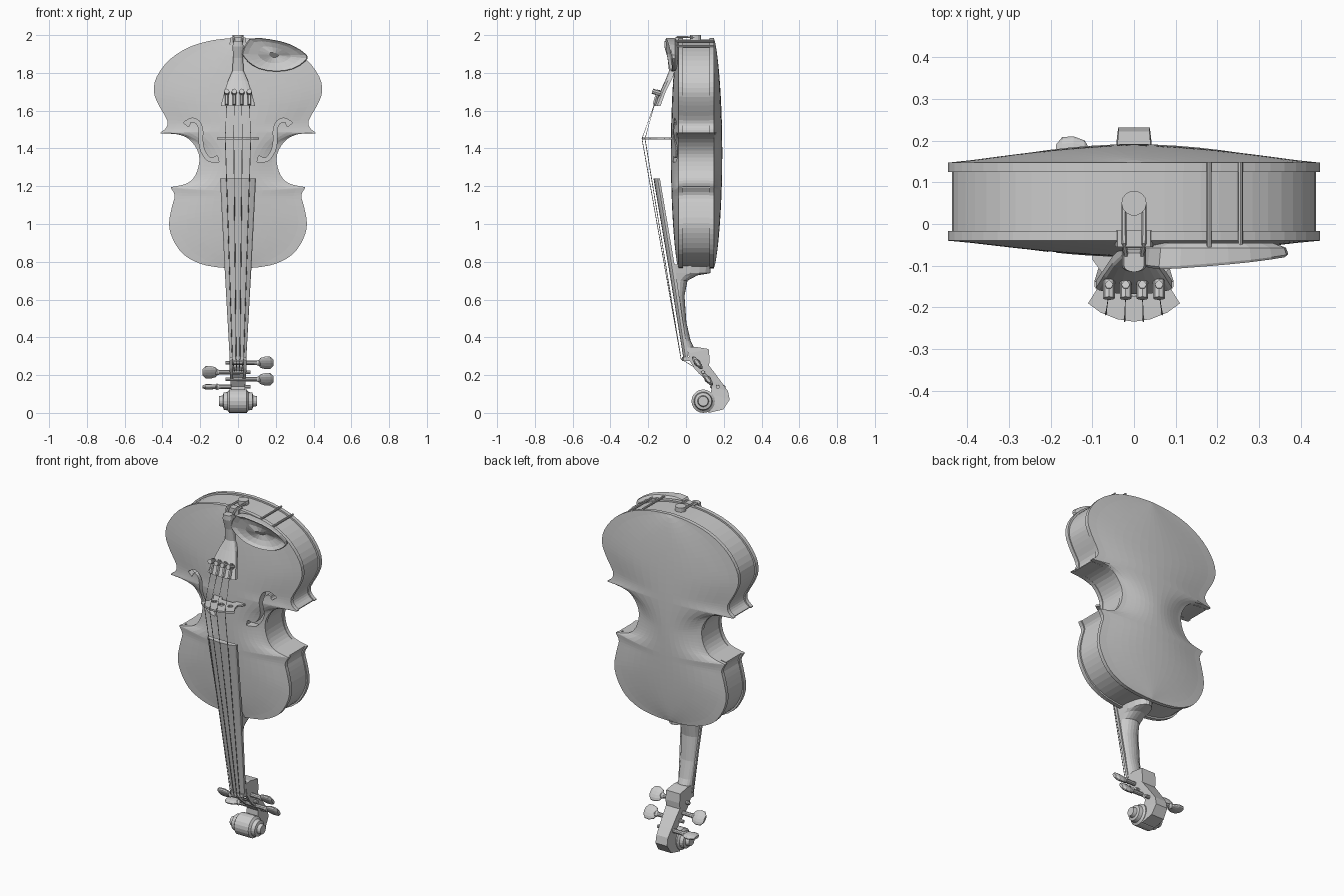
import bpy, bmesh, math
from mathutils import Vector

if "Cube" in bpy.data.objects:
    bpy.data.objects.remove(bpy.data.objects["Cube"])


def build(name, verts, faces):
    bm = bmesh.new()
    vs = [bm.verts.new(v) for v in verts]
    for f in faces:
        bm.faces.new([vs[i] for i in f])
    bmesh.ops.remove_doubles(bm, verts=bm.verts, dist=1e-5)
    bmesh.ops.recalc_face_normals(bm, faces=bm.faces)
    if bm.calc_volume(signed=True) < 0:
        bmesh.ops.reverse_faces(bm, faces=bm.faces)
    me = bpy.data.meshes.new(name)
    bm.to_mesh(me)
    bm.free()
    ob = bpy.data.objects.new(name, me)
    bpy.context.collection.objects.link(ob)
    return ob


def loft(name, loops, caps=True):
    n = len(loops[0])
    verts = [v for lp in loops for v in lp]
    faces = [(r*n + i, r*n + (i+1) % n, (r+1)*n + (i+1) % n, (r+1)*n + i)
             for r in range(len(loops)-1) for i in range(n)]
    if caps:
        faces += [tuple(range(n))[::-1], tuple(range((len(loops)-1)*n, len(loops)*n))]
    return build(name, verts, faces)


def tube(name, pts, r, n=8):
    pts = [Vector(p) for p in pts]
    loops = []
    for i, p in enumerate(pts):
        q = (pts[min(i+1, len(pts)-1)] - pts[max(i-1, 0)]).to_track_quat('Z', 'Y')
        loops.append([p + q @ Vector((r*math.cos(a*math.tau/n), r*math.sin(a*math.tau/n), 0)) for a in range(n)])
    return loft(name, loops)


def lathe_x(name, prof, cy, cz, n=18, sz=1.0, rot=0.0):
    loops = []
    for x, r in prof:
        lp = []
        for k in range(n):
            a = k*math.tau/n
            y, z = r*math.cos(a), r*sz*math.sin(a)
            lp.append((x, cy + y*math.cos(rot) - z*math.sin(rot), cz + y*math.sin(rot) + z*math.cos(rot)))
        loops.append(lp)
    return loft(name, loops)


def cut(ob, cutter):
    cutter.hide_render = True
    m = ob.modifiers.new("cut", 'BOOLEAN')
    m.operation, m.solver, m.object = 'DIFFERENCE', 'EXACT', cutter
    bpy.context.view_layer.objects.active = ob
    bpy.ops.object.modifier_apply(modifier=m.name)
    bpy.data.objects.remove(cutter)


def smooth(pts, steps):
    out = []
    for i in range(len(pts)-1):
        a, b, c, d = (Vector(pts[min(max(i+k, 0), len(pts)-1)]) for k in (-1, 0, 1, 2))
        for s in range(steps):
            t = s/steps
            out.append(0.5*(2*b + (c-a)*t + (2*a-5*b+4*c-d)*t*t + (3*b-a-3*c+d)*t**3))
    return out + [Vector(pts[-1])]


# body outline, right half, from tail end to neck end
outline = smooth([(0, 1.985), (.12, 1.975), (.25, 1.94), (.36, 1.872), (.43, 1.78), (.445, 1.70),
                  (.42, 1.63), (.375, 1.55), (.38, 1.51), (.41, 1.485)], 3)
outline += smooth([(.41, 1.48), (.33, 1.478), (.26, 1.45), (.215, 1.39), (.205, 1.33),
                   (.225, 1.26), (.27, 1.215), (.355, 1.195)], 3)
outline += smooth([(.355, 1.19), (.335, 1.15), (.35, 1.09), (.365, 1.0), (.345, .92),
                   (.29, .84), (.2, .79), (.1, .77), (0, .765)], 3)
# matching heights on the centre line, spread by distance along the outline
dist = [0]
for p, q in zip(outline, outline[1:]):
    dist.append(dist[-1] + (q-p).length)
centre = [1.985 - 1.22*d/dist[-1] for d in dist]


# arched front and back plates
def plate(name, y_in, y_edge, y_arch):
    cols, rows = 16, len(outline)
    outer, inner = [], []
    for (w, ze), zc in zip(outline, centre):
        arch = max(0, 1 - ((zc-1.375)/.61)**2)**.7
        for c in range(cols+1):
            u = 2*c/cols - 1
            z = zc + (ze-zc)*u*u
            outer.append((u*w, y_edge + (y_arch-y_edge)*arch*(1-u*u)**1.3, z))
            inner.append((u*w, y_in, z))
    n, off, faces = cols+1, len(outer), []
    for r in range(rows-1):
        for c in range(cols):
            q = (r*n+c, r*n+c+1, (r+1)*n+c+1, (r+1)*n+c)
            faces += [q, tuple(i+off for i in q[::-1])]
        for c in (0, cols):
            faces.append((r*n+c, (r+1)*n+c, (r+1)*n+c+off, r*n+c+off))
    return build(name, outer+inner, faces)


front = plate("front_plate", -.017, -.04, -.08)
plate("back_plate", .125, .147, .192)

# ribs
ring = [(x*.98, 1.378 + (z-1.378)*.985) for x, z in outline]
ring += [(-x, z) for x, z in ring[-2:0:-1]]
loft("ribs", [[(x, y, z) for x, z in ring] for y in (-.018, .126)], caps=False)

# sound holes
path = smooth([(.275, 1.525), (.25, 1.55), (.215, 1.54), (.197, 1.50), (.197, 1.44),
               (.185, 1.385), (.15, 1.34), (.105, 1.345)], 3)
left, right = [], []
for i, p in enumerate(path):
    t = path[min(i+1, len(path)-1)] - path[max(i-1, 0)]
    nrm = Vector((-t.y, t.x)).normalized() * (.016 if i in (0, 1, len(path)-2, len(path)-1) else .01)
    left.append(p + nrm)
    right.append(p - nrm)
hole = left + right[::-1]
for s in (1, -1):
    cut(front, loft("hole_cutter", [[(s*p.x, y, p.y) for p in hole] for y in (-.2, .05)]))


# fingerboard and tailpiece share an arched-front section
def arched(z, yf, yb, w, rise):
    top = [(w*math.cos(a*math.pi/8), yf + rise*(1 - math.sin(a*math.pi/8)), z) for a in range(9)]
    return [(w, yb, z)] + top + [(-w, yb, z)]


loft("fingerboard", [arched(1.24, -.172, -.138, .095, .022), arched(.77, -.092, -.058, .071, .018),
                     arched(.29, -.014, .012, .044, .012)])
loft("tailpiece", [arched(z, yf, yb, w, .015) for z, yf, yb, w in (
    (1.968, -.115, -.07, .024), (1.94, -.115, -.06, .029), (1.88, -.098, -.055, .026), (1.81, -.09, -.055, .03),
    (1.76, -.11, -.078, .052), (1.70, -.138, -.108, .072), (1.625, -.168, -.135, .091))])


# neck with heel
def dsec(z, yf, yb, w):
    return [(w*math.cos(a*math.pi/10), yf + (yb-yf)*math.sin(a*math.pi/10)**.7, z) for a in range(11)]


loft("neck", [dsec(*s) for s in (
    (.785, -.06, .132, .068), (.74, -.06, .13, .064), (.728, -.06, .06, .063), (.70, -.06, .008, .06),
    (.62, -.055, -.008, .057), (.48, -.035, .002, .051), (.38, -.018, .025, .046), (.33, -.008, .05, .045))])
loft("nut", [arched(.295, -.022, .02, .044, .008), arched(.275, -.022, .02, .044, .008)])

# pegbox: front edge (y, z), back edge (y, z), half width
pairs = [((0, .345), (.05, .35), .044), ((.012, .315), (.12, .338), .046), ((.02, .275), (.125, .285), .046),
         ((.045, .235), (.122, .25), .045), ((.07, .207), (.147, .218), .043), ((.115, .168), (.19, .16), .04),
         ((.135, .14), (.222, .115), .037), ((.132, .1), (.231, .07), .038), ((.12, .07), (.197, .018), .042),
         ((.1, .062), (.12, 0), .045)]


def strip(name, rows):
    return loft(name, [[(w, *f), (-w, *f), (-w, *b), (w, *b)] for f, b, w in rows])


pegbox = strip("pegbox", pairs)
cavity = []
for f, b, w in pairs[2:6]:
    f, b = Vector(f), Vector(b)
    cavity.append((f + (f-b)*.4, b + (f-b)*.3, w - .016))
cut(pegbox, strip("cavity_cutter", cavity))

# scroll
half = [(.1, .012), (.1, .026), (.08, .03), (.076, .045), (.055, .049), (.046, .062)]
lathe_x("scroll", [(-x, r) for x, r in half] + half[::-1], .091, .062, 20)

# tuning pegs
for s, y, z, rot in ((1, .06, .265, -.9), (-1, .09, .215, -.9), (1, .115, .178, -.9), (-1, .168, .138, 0)):
    lathe_x("peg_shaft", [(s*x, r) for x, r in ((-.065, .01), (.1, .013), (.112, .018), (.12, .012))], y, z, 10)
    lathe_x("peg_head", [(s*x, r) for x, r in ((.108, .014), (.118, .032), (.145, .042), (.172, .04), (.187, .022))],
            y, z, 14, sz=.35, rot=rot)

# bridge
prof = [(0, -.1), (.035, -.1), (.05, -.072), (.1, -.066), (.1, -.085), (.078, -.115), (.085, -.15),
        (.11, -.19), (.08, -.212), (.04, -.228), (0, -.234)]
prof += [(-x, y) for x, y in prof[-2:0:-1]]
bridge = loft("bridge", [[(x, y, z) for x, y in prof] for z in (1.448, 1.458)])
for cx, cy, r in ((0, -.155, .018), (.052, -.145, .015), (-.052, -.145, .015)):
    cut(bridge, tube("bridge_cutter", [(cx, cy, 1.4), (cx, cy, 1.5)], r, 10))

# strings and fine tuners
for k in (-1.5, -.5, .5, 1.5):
    yb = -.235 + .008*k*k
    tube("string", [(k*.04, -.165, 1.64), (k*.045, yb, 1.452), (k*.02, -.026, .285), (k*.012, .08, .22)], .002, 6)
    x = k*.04
    tube("tuner_lever", [(x, -.145, 1.71), (x, -.168, 1.632)], .01, 6)
    tube("tuner_knob", [(x, -.135, 1.69), (x, -.178, 1.703)], .014, 8)

# end button, tail loop and saddle
tube("end_button", [(0, .05, 1.955), (0, .05, 2.0)], .03, 14)
for s in (1, -1):
    tube("tail_loop", [(s*.024, .05, 1.988), (s*.024, -.045, 1.99), (s*.018, -.085, 1.955)], .006, 6)
loft("saddle", [[(x, y, z) for x, z in ((.045, 1.95), (.04, 1.988), (-.04, 1.988), (-.045, 1.95))]
                for y in (-.055, -.015)])

# chin rest: dished cup
rim = smooth([(.02, 1.90), (.05, 1.86), (.11, 1.822), (.2, 1.807), (.29, 1.82), (.355, 1.86), (.365, 1.895),
              (.28, 1.95), (.17, 1.978), (.06, 1.98), (.02, 1.90)], 2)[:-1]


def cup(k, dy, base=None):
    return [(.19 + (x-.19)*k, (-.112 + .06*x + .12*(1.98-z) + dy) if base is None else base,
             1.895 + (z-1.895)*k) for x, z in rim]


loft("chin_rest", [cup(.8, 0, -.045), cup(.97, 0, -.057), cup(1, .006), cup(.97, 0),
                   cup(.8, .012), cup(.5, .022), cup(.15, .025)])

# chin rest clamps
for x, z in ((.18, 1.968), (.255, 1.941)):
    tube("clamp_rod", [(x, -.055, z), (x, .148, z)], .006, 8)
